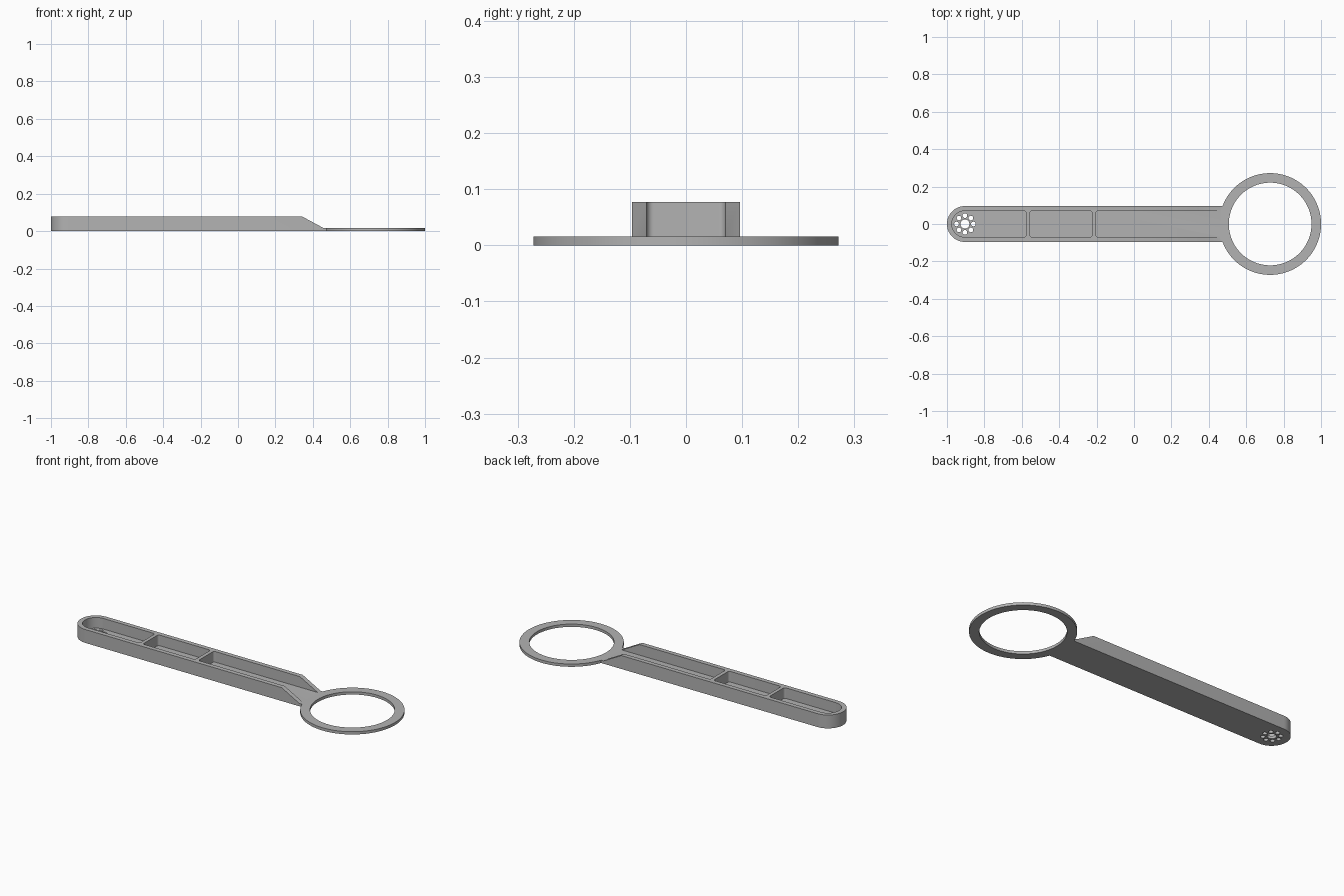
import bpy
import bmesh
from math import sin, cos, asin, pi, radians

cube = bpy.data.objects.get("Cube")
if cube:
    bpy.data.objects.remove(cube, do_unlink=True)

# Main sizes
HEIGHT, FLOOR = 0.077, 0.016
HALF, INNER = 0.096, 0.07
PIVOT = -1 + HALF
RING_X, RING_OUT, RING_IN = 0.728, 0.272, 0.221

grey = bpy.data.materials.new("plain grey")
grey.use_nodes = True
grey.diffuse_color = (0.45, 0.45, 0.45, 1)
grey.node_tree.nodes["Principled BSDF"].inputs["Base Color"].default_value = (0.45, 0.45, 0.45, 1)


def arc(cx, cy, r, start, end, steps):
    return [(cx + r * cos(start + (end - start) * i / steps),
             cy + r * sin(start + (end - start) * i / steps)) for i in range(steps + 1)]


def circle(cx, cy, r, steps):
    return arc(cx, cy, r, 0, 2 * pi, steps)[:-1]


def pocket(x0, x1, r0, r1):
    """Outline with corner radius r0 at its left end and r1 at its right end."""
    pts = []
    for x, y, r, quarter in ((x1, INNER, r1, 0), (x0, INNER, r0, 1),
                             (x0, -INNER, r0, 2), (x1, -INNER, r1, 3)):
        cx = x - r if x == x1 else x + r
        cy = y - r if y > 0 else y + r
        for p in arc(cx, cy, r, quarter * pi / 2, (quarter + 1) * pi / 2, 12):
            if not pts or abs(p[0] - pts[-1][0]) + abs(p[1] - pts[-1][1]) > 1e-5:
                pts.append(p)
    return pts


def prisms(name, outlines, low, high, along_y=False):
    """Extrude flat outlines between two levels, along z or along y."""
    bm = bmesh.new()
    for pts in outlines:
        verts = [bm.verts.new((u, low, v) if along_y else (u, v, low)) for u, v in pts]
        face = bm.faces.new(verts)
        new = bmesh.ops.extrude_face_region(bm, geom=[face])["geom"]
        moved = [g for g in new if isinstance(g, bmesh.types.BMVert)]
        shift = (0, high - low, 0) if along_y else (0, 0, high - low)
        bmesh.ops.translate(bm, verts=moved, vec=shift)
    bmesh.ops.recalc_face_normals(bm, faces=bm.faces)
    mesh = bpy.data.meshes.new(name)
    bm.to_mesh(mesh)
    bm.free()
    mesh.materials.append(grey)
    obj = bpy.data.objects.new(name, mesh)
    bpy.context.collection.objects.link(obj)
    return obj


# Arm and ring share one outline
sweep = pi - asin(HALF / RING_OUT)
outline = (arc(PIVOT, 0, HALF, pi / 2, 3 * pi / 2, 32)
           + arc(RING_X, 0, RING_OUT, -sweep, sweep, 96))
body = prisms("ring_handle", [outline], 0, HEIGHT)

# Sloped wall ends and the thin ring
slope = prisms("slope_cutter", [[(0.345, HEIGHT), (0.458, FLOOR), (1.2, FLOOR),
                                 (1.2, 0.2), (0.345, 0.2)]], -0.5, 0.5, True)

# Three pockets, leaving two cross ribs
pockets = prisms("pocket_cutter", [
    pocket(PIVOT - INNER, -0.577, INNER - 0.0005, 0.012),
    pocket(-0.557, -0.224, 0.012, 0.012),
    pocket(-0.203, 0.48, 0.012, 0.004)], FLOOR, 0.2)

# Ring opening and the pivot hole with its circle of small holes
holes = [circle(RING_X, 0, RING_IN, 96), circle(PIVOT, 0, 0.024, 24)]
for i in range(8):
    a = radians(45 * i)
    holes.append(circle(PIVOT + 0.045 * cos(a), 0.045 * sin(a), 0.0125, 16))
through = prisms("hole_cutter", holes, -0.1, 0.3)

bpy.context.view_layer.objects.active = body
for cutter in (slope, pockets, through):
    mod = body.modifiers.new(cutter.name, "BOOLEAN")
    mod.operation, mod.solver, mod.object = "DIFFERENCE", "EXACT", cutter
    bpy.ops.object.modifier_apply(modifier=mod.name)
    bpy.data.objects.remove(cutter, do_unlink=True)

# Smooth curved walls, sharp edges
bpy.ops.object.select_all(action="DESELECT")
body.select_set(True)
bpy.ops.object.shade_smooth_by_angle(angle=radians(30))
